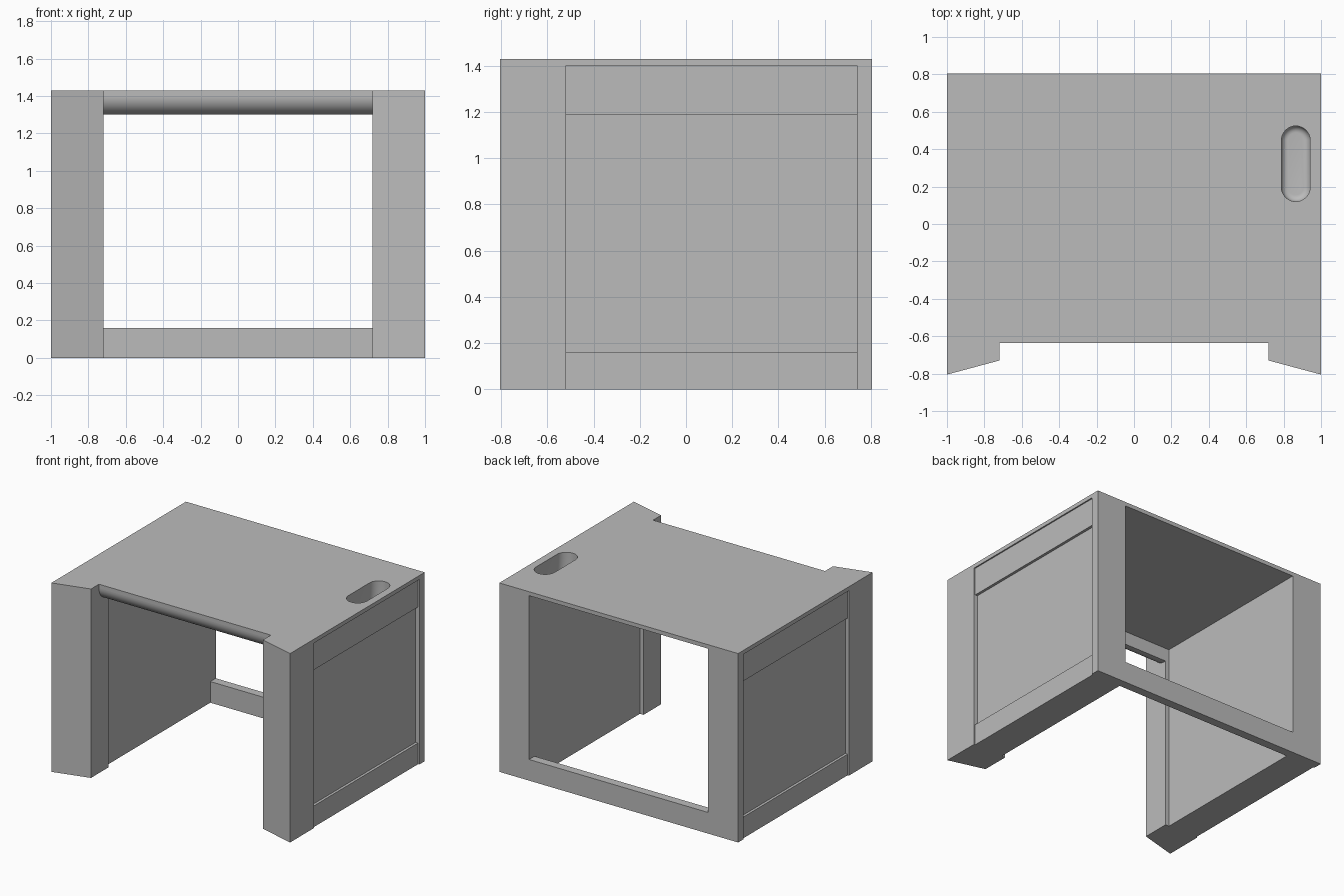
import bpy
import bmesh
from math import cos, sin, pi, radians

if "Cube" in bpy.data.objects:
    bpy.data.objects.remove(bpy.data.objects["Cube"])

grey = bpy.data.materials.new("plain grey")
grey.use_nodes = True
grey.diffuse_color = (0.5, 0.5, 0.5, 1)
grey.node_tree.nodes["Principled BSDF"].inputs["Base Color"].default_value = (0.5, 0.5, 0.5, 1)

HEIGHT, SLAB = 1.43, 0.03
UNDER = HEIGHT - SLAB
DEPTH = 0.805           # half depth
FRONT, BACK = -0.52, 0.74   # extent of the side panels
WALL, LEG = 0.75, 0.72      # inner faces of pedestal and front leg
RAIL = 0.16


def loft(name, rings):
    """Skin a stack of matching closed rings and cap both ends."""
    bm = bmesh.new()
    loops = [[bm.verts.new(p) for p in ring] for ring in rings]
    n = len(loops[0])
    for low, high in zip(loops, loops[1:]):
        for i in range(n):
            j = (i + 1) % n
            bm.faces.new((low[i], low[j], high[j], high[i]))
    bm.faces.new(loops[0])
    bm.faces.new(loops[-1])
    bmesh.ops.recalc_face_normals(bm, faces=bm.faces)
    mesh = bpy.data.meshes.new(name)
    bm.to_mesh(mesh)
    bm.free()
    mesh.materials.append(grey)
    obj = bpy.data.objects.new(name, mesh)
    bpy.context.collection.objects.link(obj)
    return obj


def prism(name, outline, z0, z1):
    return loft(name, [[(x, y, z) for x, y in outline] for z in (z0, z1)])


def box(name, x0, x1, y0, y1, z0, z1):
    return prism(name, [(x0, y0), (x1, y0), (x1, y1), (x0, y1)], z0, z1)


def stadium(inset, z, cx=0.865, cy=0.322, radius=0.077, half=0.125, steps=16):
    """Rounded slot outline, long in y."""
    r = radius - inset
    ring = []
    for end in (0, 1):
        for i in range(steps + 1):
            a = pi * (end + i / steps)
            ring.append((cx + r * cos(a), cy + (half if end == 0 else -half) + r * sin(a), z))
    return ring


def smooth(obj):
    bpy.ops.object.select_all(action="DESELECT")
    obj.select_set(True)
    bpy.context.view_layer.objects.active = obj
    bpy.ops.object.shade_smooth_by_angle(angle=radians(35))


# Desk top
top = box("desk_top", -1, 1, -0.635, DEPTH, UNDER, HEIGHT)

# Both pedestals: solid core, recessed side rails, front leg and back stile
cores = {}
for side, s in (("left", 1), ("right", -1)):
    cores[side] = box(side + "_pedestal", s * WALL, s * 0.97, FRONT - 0.05, BACK + 0.02, 0, UNDER)
    box(side + "_lower_side_rail", s * 0.96, s * 0.99, FRONT, BACK, 0, RAIL)
    box(side + "_upper_side_rail", s * 0.96, s * 0.99, FRONT, BACK, 1.19, UNDER)
    box(side + "_back_stile", s * WALL, s, BACK, DEPTH, 0, HEIGHT)
    prism(side + "_front_leg",
          [(s * LEG, -0.73), (s, -DEPTH), (s, FRONT), (s * LEG, FRONT)], 0, HEIGHT)

# Low rail joining the pedestals at the back
box("back_rail", -WALL, WALL, BACK, DEPTH, 0, RAIL)

# Front lip with a quarter-round underside
R = 0.1
profile = [(FRONT, UNDER), (FRONT, UNDER - R)]
profile += [(-0.635 + R - R * sin(a), UNDER - R * cos(a))
            for a in (i * pi / 32 for i in range(17))]
lip = loft("front_lip", [[(x, y, z) for y, z in profile] for x in (-LEG, LEG)])
smooth(lip)

# Rounded tray pocket sunk into the top of the left pedestal
F = 0.035
rings = [stadium(0, HEIGHT + 0.1)]
rings += [stadium(F * (1 - cos(a)), 1.25 - F * sin(a))
          for a in (i * pi / 12 for i in range(7))]
cutter = loft("pocket_cutter", rings)
cutter.hide_render = True
for obj in (top, cores["left"]):
    cut = obj.modifiers.new("pocket", "BOOLEAN")
    cut.object = cutter
    cut.operation = "DIFFERENCE"
    cut.solver = "EXACT"
    bpy.context.view_layer.objects.active = obj
    bpy.ops.object.modifier_apply(modifier=cut.name)
    smooth(obj)
bpy.data.objects.remove(cutter)
